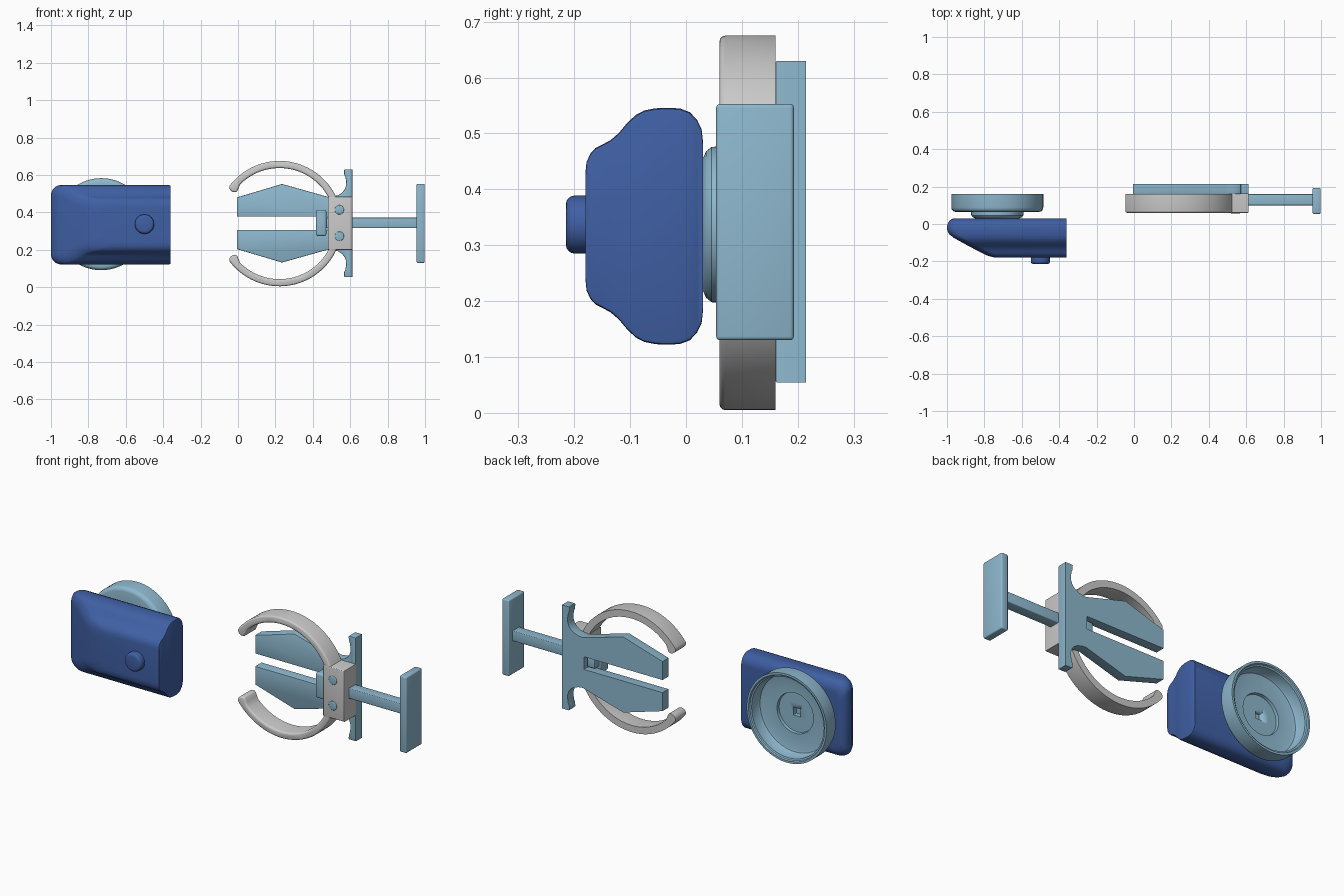
import bpy, bmesh
from math import sin, cos, pi, radians

if "Cube" in bpy.data.objects:
    bpy.data.objects.remove(bpy.data.objects["Cube"])

ZC = 0.342


def material(name, col):
    m = bpy.data.materials.new(name)
    m.diffuse_color = (*col, 1)
    m.use_nodes = True
    m.node_tree.nodes["Principled BSDF"].inputs["Base Color"].default_value = m.diffuse_color
    return m


NAVY = material("dark_blue", (0.05, 0.115, 0.37))
SKY = material("light_blue", (0.27, 0.48, 0.62))


def finish(bm, name, mat, angle=35):
    bmesh.ops.recalc_face_normals(bm, faces=bm.faces)
    me = bpy.data.meshes.new(name)
    bm.to_mesh(me)
    bm.free()
    ob = bpy.data.objects.new(name, me)
    bpy.context.collection.objects.link(ob)
    if mat:
        me.materials.append(mat)
    bpy.ops.object.select_all(action='DESELECT')
    ob.select_set(True)
    bpy.context.view_layer.objects.active = ob
    bpy.ops.object.shade_smooth_by_angle(angle=radians(angle))
    return ob


def prism(name, pts, y0, y1, bevel=0.0, mat=None, segs=3):
    """Extrude an x-z outline from y0 (front, rounded rim) to y1."""
    bm = bmesh.new()
    f = bm.faces.new([bm.verts.new((x, y0, z)) for x, z in pts])
    ext = bmesh.ops.extrude_face_region(bm, geom=[f], use_keep_orig=True)
    for v in ext['geom']:
        if isinstance(v, bmesh.types.BMVert):
            v.co.y = y1
    bmesh.ops.recalc_face_normals(bm, faces=bm.faces)
    if bevel:
        rim = [e for e in bm.edges if all(abs(v.co.y - y0) < 1e-5 for v in e.verts)]
        bmesh.ops.bevel(bm, geom=rim, offset=bevel, segments=segs, profile=0.5, affect='EDGES')
    return finish(bm, name, mat)


def box(name, x, y, z, bevel=0.0, mat=None):
    bm = bmesh.new()
    bmesh.ops.create_cube(bm, size=1)
    for v in bm.verts:
        v.co = [a + (b - a) * (c + 0.5) for (a, b), c in zip((x, y, z), v.co)]
    if bevel:
        bmesh.ops.bevel(bm, geom=bm.edges[:], offset=bevel, segments=3, profile=0.5, affect='EDGES')
    return finish(bm, name, mat)


def circle(cx, cz, r, n=32):
    return [(cx + r * cos(2 * pi * i / n), cz + r * sin(2 * pi * i / n)) for i in range(n)]


def loft(name, rings, mat, angle=35):
    bm = bmesh.new()
    rows = [[bm.verts.new(p) for p in ring] for ring in rings]
    n = len(rows[0])
    for a, b in zip(rows, rows[1:]):
        for i in range(n):
            bm.faces.new((a[i], a[(i + 1) % n], b[(i + 1) % n], b[i]))
    bm.faces.new(rows[0])
    bm.faces.new(rows[-1])
    return finish(bm, name, mat, angle)


# Main housing: layers (y, half height, left end) from back to front
layers = [(.03, .155, -.955), (.028, .173, -.97), (.02, .19, -.984), (.007, .204, -.994),
          (-.01, .2105, -.999), (-.03, .212, -1.0), (-.055, .211, -.988), (-.075, .207, -.962),
          (-.09, .199, -.935), (-.105, .185, -.908), (-.12, .167, -.88), (-.135, .154, -.852),
          (-.15, .146, -.824), (-.162, .14, -.8), (-.171, .13, -.778), (-.178, .115, -.75),
          (-.18, .095, -.72)]
CZ, XR, CR = 0.334, -0.36, 0.055


def housing_ring(y, h, xl):
    half = [(XR, h - .008), (XR - .002, h - .002), (XR - .008, h)]
    for i in range(9):
        a = pi / 2 + i * pi / 16
        half.append((xl + CR + CR * cos(a), h - CR + CR * sin(a)))
    return ([(x, y, CZ + z) for x, z in half] +
            [(x, y, CZ - z) for x, z in reversed(half)])


loft("housing", [housing_ring(*l) for l in layers], NAVY)
prism("push_button", circle(-.5, .337, .052, 40), -.215, -.17, .016, NAVY, 4)

# Open round cup with a boss behind it and a square socket
cup = [(.1, .028), (.118, .03), (.131, .036), (.139, .046), (.14, .068), (.224, .065), (.235, .068),
       (.243, .076), (.246, .088), (.246, .16), (.234, .16), (.23, .153), (.222, .15),
       (.22, .098), (.214, .088), (.202, .084), (.112, .084), (.11, .068), (.06, .068)]
N = 72
cup_ob = loft("round_cup", [[(-.731 + r * cos(2 * pi * i / N), y, .337 + r * sin(2 * pi * i / N))
                             for i in range(N)] for r, y in cup], SKY)
cutter = box("socket_cutter", (-.753, -.709), (.042, .12), (.315, .359))
cutter.hide_render = True
cutter.hide_set(True)
mod = cup_ob.modifiers.new("socket", 'BOOLEAN')
mod.operation = 'DIFFERENCE'
mod.object = cutter

# Open ring clamp with thickened, rounded tips
RX, RZ, END = 0.222, 0.34, 142
steps = [-END + 2 * END * i / 80 for i in range(81)]


def polar(r, deg):
    return (RX + r * cos(radians(deg)), RZ + r * sin(radians(deg)))


outer = [polar(.335, a) for a in steps]
inner = [polar(.297 - .012 * max(0, (abs(a) - 135) / 7), a) for a in reversed(steps)]
tips = []
for s in (1, -1):
    tip = [(.31 + .026 * cos(pi * k / 8), END + 4 * sin(pi * k / 8)) for k in range(1, 8)]
    tips.append([polar(r, s * a) for r, a in (tip if s == 1 else reversed(tip))])
prism("ring_clamp", outer + tips[0] + inner + tips[1], .06, .16, .01)

# Clamp block and its screws
prism("clamp_block", [(.48, .2), (.612, .2), (.612, .484), (.48, .484)], .059, .16, .006)
for i, z in enumerate((.273, .414)):
    prism(f"screw_{i + 1}", circle(.542, z, .025), .056, .1, .004, SKY)

# Forked plate with flared crosspiece, mirrored about its centre line
half = [(.478, .035), (-.006, .035), (-.006, .138), (.235, .21), (.485, .14), (.51, .143),
        (.535, .15), (.556, .163), (.57, .18), (.577, .2), (.578, .225), (.574, .248),
        (.568, .262), (.567, .284), (.571, .288), (.612, .288)]
prism("forked_plate", [(x, ZC + z) for x, z in half] +
      [(x, ZC - z) for x, z in reversed(half)], .16, .215, .004, SKY, 2)

# Plunger: rod, hand grip, inner stop and slot guide
box("plunger_rod", (.44, .97), (.1, .16), (.316, .372), .004, SKY)
box("plunger_grip", (.955, .998), (.054, .193), (.13, .553), .007, SKY)
box("plunger_stop", (.416, .472), (.085, .16), (.274, .414), .01, SKY)
box("slot_guide", (.425, .47), (.13, .195), (.316, .368), .003, SKY)
